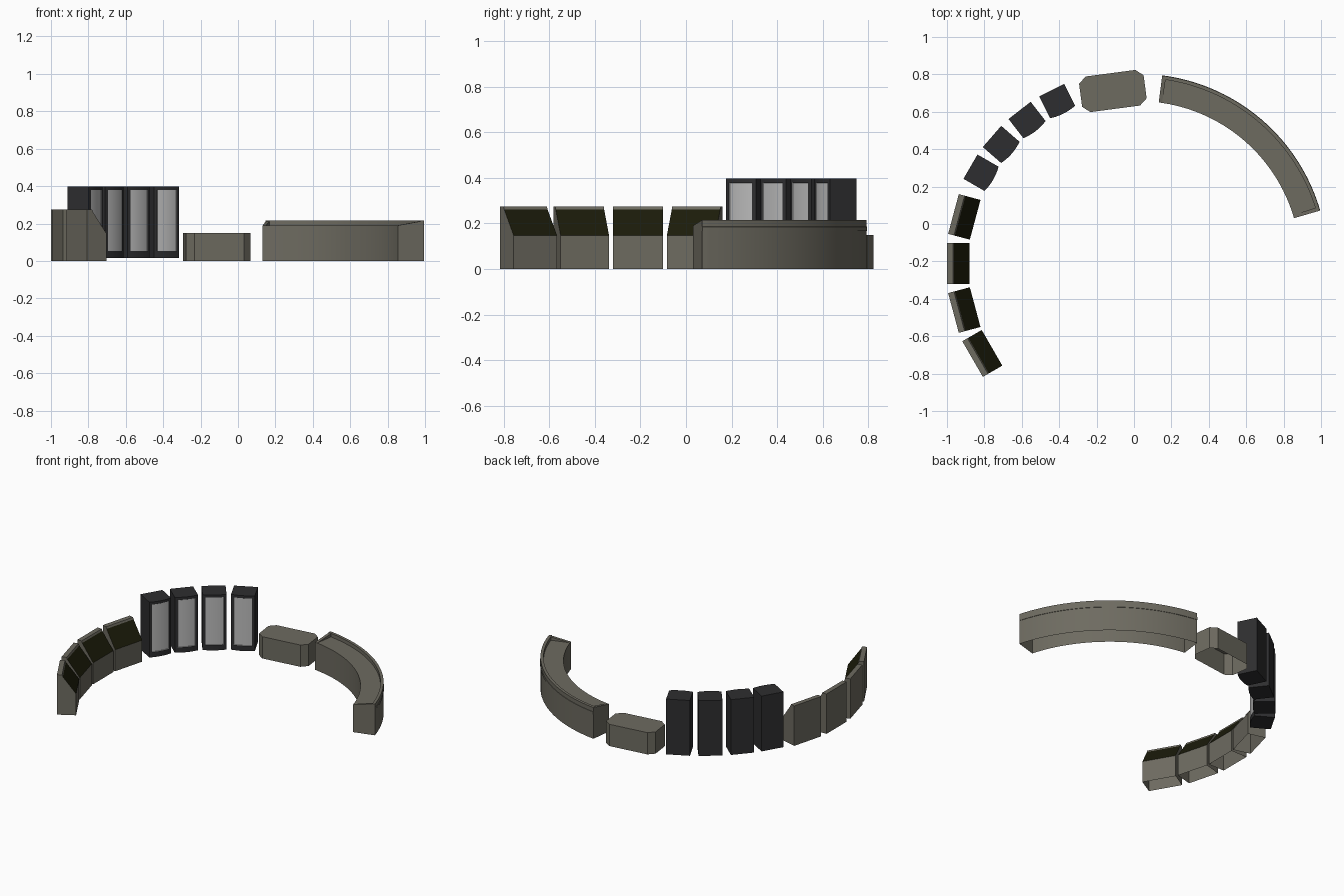
import bpy, bmesh, math
from mathutils import Matrix, Vector

if "Cube" in bpy.data.objects:
    bpy.data.objects.remove(bpy.data.objects["Cube"])

CENTRE = (0.022, -0.211)


def material(name, rgb):
    m = bpy.data.materials.new(name)
    m.diffuse_color = (*rgb, 1)
    m.use_nodes = True
    m.node_tree.nodes["Principled BSDF"].inputs["Base Color"].default_value = m.diffuse_color
    return m


GREY = material("warm grey", (0.155, 0.147, 0.118))
OLIVE = material("dark olive", (0.011, 0.011, 0.003))
BLACK = material("charcoal", (0.027, 0.027, 0.029))
PANEL = material("light grey panel", (0.50, 0.50, 0.50))


def finish(bm, name, mats, matrix=Matrix(), smooth=None):
    bmesh.ops.recalc_face_normals(bm, faces=bm.faces)
    me = bpy.data.meshes.new(name)
    bm.to_mesh(me)
    bm.free()
    for m in mats:
        me.materials.append(m)
    ob = bpy.data.objects.new(name, me)
    ob.matrix_world = matrix
    bpy.context.collection.objects.link(ob)
    if smooth:
        bpy.ops.object.select_all(action='DESELECT')
        ob.select_set(True)
        bpy.context.view_layer.objects.active = ob
        bpy.ops.object.shade_smooth_by_angle(angle=math.radians(smooth))
    return ob


def loft(bm, rings):
    """Skin open profiles (open underneath) and cap both ends."""
    vs = [[bm.verts.new(p) for p in r] for r in rings]
    for a, b in zip(vs, vs[1:]):
        for i in range(len(a) - 1):
            bm.faces.new((a[i], a[i + 1], b[i + 1], b[i]))
    bm.faces.new(vs[0])
    bm.faces.new(vs[-1])


def on_ring(angle):
    """Local x points outward along the ring radius, y along the tangent."""
    return Matrix.Translation((*CENTRE, 0)) @ Matrix.Rotation(math.radians(angle), 4, 'Z')


# Curved counter: raised rim along the outer edge, wedge-shaped rims at the ends
RI, RS, RO = 0.868, 0.993, 1.012


def counter_ring(deg, end):
    t = math.radians(deg)
    prof = [(RI, 0), (RI, 0.19), (RS, 0.212 if end else 0.19), (RS, 0.215), (RO, 0.215),
            (RO, 0.186), (RO + 0.002, 0.185), (RO + 0.002, 0.167), (RO, 0.166), (RO, 0)]
    return [(r * math.cos(t), r * math.sin(t), z) for r, z in prof]


A0, A1, LIP, N = 16.2, 82.7, 1.2, 28
rings = [counter_ring(A0, True), counter_ring(A0 + LIP, True)]
for i in range(N + 1):
    rings.append(counter_ring(A0 + LIP + (A1 - A0 - 2 * LIP) * i / N, False))
rings += [counter_ring(A1 - LIP, True), counter_ring(A1, True)]
bm = bmesh.new()
loft(bm, rings)
finish(bm, "curved_counter", [GREY], Matrix.Translation((*CENTRE, 0)), 30)

# Low table with clipped corners, open underneath
bm = bmesh.new()
hx, hy, cx, cy = 0.174, 0.096, 0.04, 0.034
pts = [(hx, hy - cy), (hx - cx, hy), (cx - hx, hy), (-hx, hy - cy),
       (-hx, cy - hy), (cx - hx, -hy), (hx - cx, -hy), (hx, cy - hy)]
low = [bm.verts.new((x, y, 0)) for x, y in pts]
top = [bm.verts.new((x, y, 0.15)) for x, y in pts]
bm.faces.new(top)
for i in range(8):
    j = (i + 1) % 8
    bm.faces.new((low[i], low[j], top[j], top[i]))
finish(bm, "low_table", [GREY],
       Matrix.Translation((-0.113, 0.711, 0)) @ Matrix.Rotation(math.radians(7.5), 4, 'Z'))

# Sloped consoles with a dark panel on the slope
console = [(0.902, 0), (0.902, 0.148), (0.985, 0.262), (0.99, 0.275), (1.022, 0.275), (1.022, 0)]
for n, ang in enumerate((165, 180, 195, 210)):
    bm = bmesh.new()
    loft(bm, [[(r, y, z) for r, z in console] for y in (-0.11, 0.11)])
    bm.normal_update()
    for f in bm.faces:
        c = f.calc_center_median()
        if 0.91 < c.x < 0.97 and c.z > 0.18 and abs(c.y) < 0.01:
            f.material_index = 1
    finish(bm, f"console_{n + 1}", [GREY, OLIVE], on_ring(ang))

# Tall cabinets with a gently bowed front and a light inset panel
HW, BOW = 0.075, 0.01
cols = [-HW] + [-0.058 + 0.116 * i / 8 for i in range(9)] + [HW]
rows = [0.016, 0.052, 0.38, 0.397]
for n, ang in enumerate((150, 139, 127.75, 116.5)):
    bm = bmesh.new()
    grid = [[bm.verts.new((0.905 - BOW * (1 - (y / HW) ** 2), y, z)) for y in cols] for z in rows]
    panel = []
    for r in range(3):
        for c in range(len(cols) - 1):
            f = bm.faces.new((grid[r][c], grid[r][c + 1], grid[r + 1][c + 1], grid[r + 1][c]))
            if r == 1 and 0 < c < len(cols) - 2:
                f.material_index = 1
                panel.append(f)
    back = [[bm.verts.new((1.035, y, z)) for y in (-HW, HW)] for z in (rows[0], rows[-1])]
    bm.faces.new((back[0][0], back[0][1], back[1][1], back[1][0]))
    for k, r in ((0, 0), (1, -1)):
        bm.faces.new(grid[r] + [back[k][1], back[k][0]])
    for k, c in ((0, 0), (1, -1)):
        bm.faces.new([grid[r][c] for r in range(4)] + [back[1][k], back[0][k]])
    # sink the panel slightly behind its frame
    bmesh.ops.recalc_face_normals(bm, faces=bm.faces)
    bmesh.ops.inset_region(bm, faces=panel, thickness=0.002, depth=-0.003)
    finish(bm, f"cabinet_{n + 1}", [BLACK, PANEL], on_ring(ang), 30)
